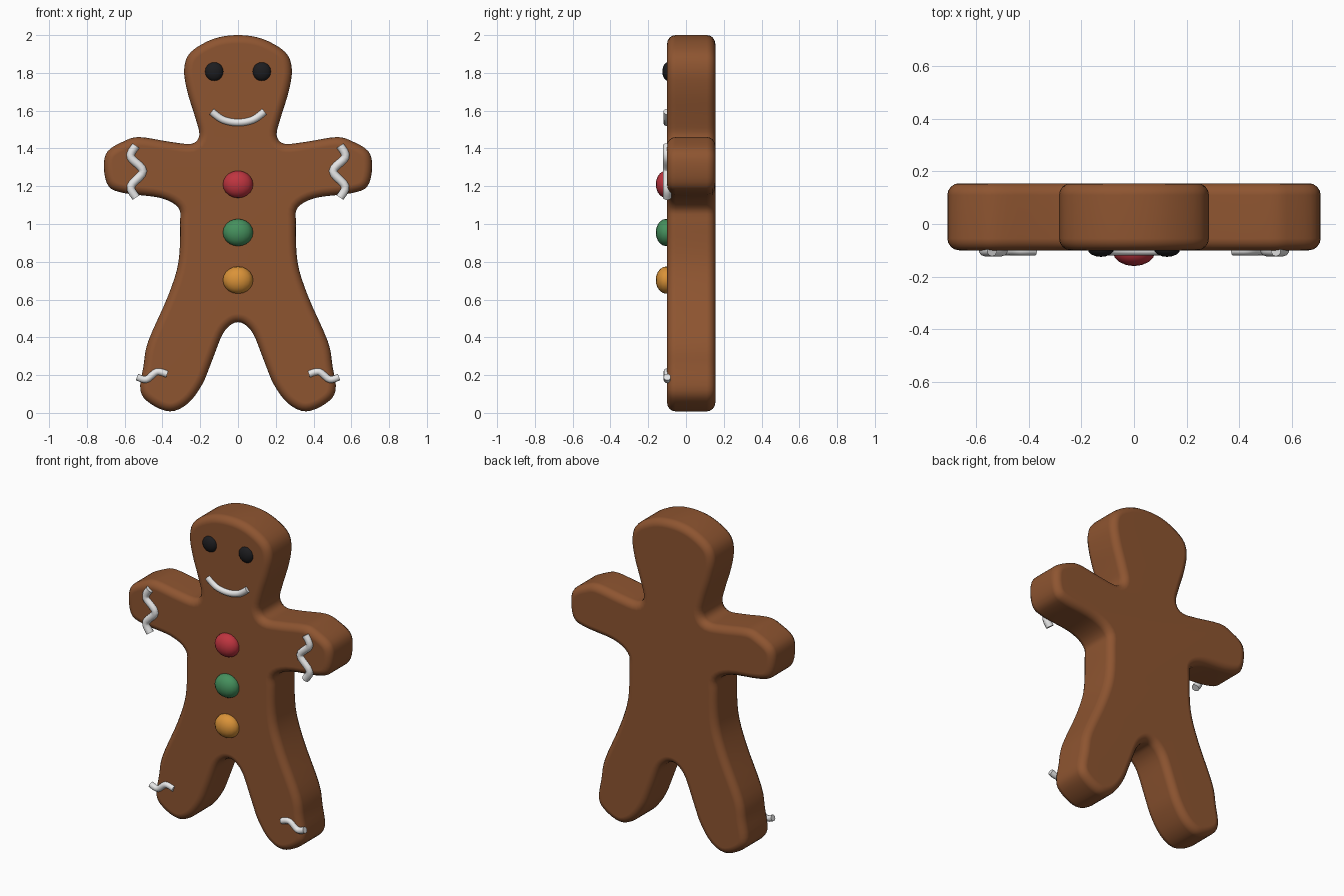
import bpy
import bmesh
from mathutils import Vector

if "Cube" in bpy.data.objects:
    bpy.data.objects.remove(bpy.data.objects["Cube"], do_unlink=True)

FRONT, BACK = -0.10, 0.155


def material(name, rgb, rough=0.6):
    m = bpy.data.materials.new(name)
    m.use_nodes = True
    m.diffuse_color = (*rgb, 1)
    bsdf = m.node_tree.nodes["Principled BSDF"]
    bsdf.inputs["Base Color"].default_value = (*rgb, 1)
    bsdf.inputs["Roughness"].default_value = rough
    return m


brown = material("gingerbread brown", (0.27, 0.09, 0.03), 0.8)
white = material("icing white", (0.8, 0.8, 0.8))
black = material("eye black", (0.012, 0.012, 0.014))
red = material("candy red", (0.52, 0.035, 0.05))
green = material("candy green", (0.06, 0.28, 0.11))
orange = material("candy orange", (0.70, 0.29, 0.04))


def smooth_path(pts, steps, closed=False):
    """Catmull-Rom samples through 2D points."""
    pts = [Vector(p) for p in pts]
    n = len(pts)
    out = []
    for i in range(n if closed else n - 1):
        if closed:
            a, b, c, d = (pts[(i + k) % n] for k in (-1, 0, 1, 2))
        else:
            a, b, c, d = (pts[min(max(i + k, 0), n - 1)] for k in (-1, 0, 1, 2))
        for s in range(steps):
            t = s / steps
            out.append(0.5 * (2 * b + (c - a) * t + (2 * a - 5 * b + 4 * c - d) * t ** 2
                              + (3 * b - a - 3 * c + d) * t ** 3))
    if not closed:
        out.append(pts[-1])
    return out


def add_object(name, bm, mat):
    bmesh.ops.recalc_face_normals(bm, faces=bm.faces[:])
    me = bpy.data.meshes.new(name)
    bm.to_mesh(me)
    bm.free()
    me.materials.append(mat)
    ob = bpy.data.objects.new(name, me)
    bpy.context.collection.objects.link(ob)
    bpy.ops.object.select_all(action="DESELECT")
    ob.select_set(True)
    bpy.context.view_layer.objects.active = ob
    bpy.ops.object.shade_smooth_by_angle(angle=0.8)
    return ob


# Body: mirrored outline, from the crown down to the crotch
half = [(0, 2.0), (0.13, 1.98), (0.25, 1.91), (0.285, 1.82), (0.268, 1.70),
        (0.225, 1.56), (0.205, 1.47), (0.245, 1.425), (0.36, 1.435), (0.52, 1.46),
        (0.60, 1.44), (0.69, 1.385), (0.71, 1.30), (0.685, 1.20), (0.60, 1.163),
        (0.41, 1.138), (0.315, 1.085), (0.307, 1.0), (0.315, 0.80), (0.37, 0.62),
        (0.475, 0.38), (0.50, 0.25), (0.517, 0.12), (0.465, 0.05), (0.36, 0.008),
        (0.265, 0.05), (0.19, 0.15), (0.14, 0.27), (0.085, 0.41), (0.04, 0.465), (0, 0.48)]
outline = half + [(-x, z) for x, z in half[-2:0:-1]]
bm = bmesh.new()
face = bm.faces.new([bm.verts.new((p.x, FRONT, p.y))
                     for p in smooth_path(outline, 4, True)])
ext = bmesh.ops.extrude_face_region(bm, geom=[face], use_keep_orig=True)
moved = [g for g in ext["geom"] if isinstance(g, bmesh.types.BMVert)]
bmesh.ops.translate(bm, verts=moved, vec=(0, BACK - FRONT, 0))
rim = [e for e in bm.edges if abs(e.verts[0].co.y - e.verts[1].co.y) < 1e-4]
bmesh.ops.bevel(bm, geom=rim, offset=0.045, offset_type="OFFSET", segments=4,
                profile=0.5, affect="EDGES", clamp_overlap=False)
body = add_object("body", bm, brown)
body.modifiers.new("flat faces", "WEIGHTED_NORMAL").keep_sharp = True


# Candies: flattened balls pressed into the front
def candy(name, x, z, y, size, mat):
    bm = bmesh.new()
    bmesh.ops.create_uvsphere(bm, u_segments=16, v_segments=10, radius=1)
    bmesh.ops.scale(bm, vec=size, verts=bm.verts)
    bmesh.ops.translate(bm, vec=(x, y, z), verts=bm.verts)
    add_object(name, bm, mat)


for name, z, mat in (("top_button", 1.21, red), ("middle_button", 0.955, green),
                     ("bottom_button", 0.703, orange)):
    candy(name, 0, z, -0.105, (0.08, 0.055, 0.072), mat)
for side, s in (("left", 1), ("right", -1)):
    candy(side + "_eye", s * 0.126, 1.807, -0.095, (0.05, 0.03, 0.05), black)


# Icing: round tubes swept along wavy paths on the front
def icing(name, pts, radius, sides=10):
    path = smooth_path(pts, 5)
    bm = bmesh.new()
    bm_rings = []
    ring = bmesh.ops.create_circle(bm, segments=sides, radius=radius)["verts"]
    base = [v.co.copy() for v in ring]
    bmesh.ops.delete(bm, geom=ring, context="VERTS")
    for i, p in enumerate(path):
        d = (path[min(i + 1, len(path) - 1)] - path[max(i - 1, 0)]).normalized()
        bm_rings.append([bm.verts.new((p.x - d.y * c.x, FRONT + c.y, p.y + d.x * c.x))
                         for c in base])
    for a, b in zip(bm_rings, bm_rings[1:]):
        for k in range(sides):
            j = (k + 1) % sides
            bm.faces.new((a[k], a[j], b[j], b[k]))
    bm.faces.new(bm_rings[0])
    bm.faces.new(bm_rings[-1])
    add_object(name, bm, white)


icing("smile", [(-0.14, 1.595), (-0.08, 1.552), (0, 1.537), (0.08, 1.552), (0.14, 1.595)], 0.02)
cuff = [(0.54, 1.415), (0.568, 1.355), (0.503, 1.28), (0.567, 1.20), (0.54, 1.14)]
anklet = [(0.375, 0.205), (0.43, 0.217), (0.485, 0.177), (0.535, 0.19)]
for side, s in (("left", 1), ("right", -1)):
    icing(side + "_arm_icing", [(s * x, z) for x, z in cuff], 0.023)
    icing(side + "_foot_icing", [(s * x, z) for x, z in anklet], 0.019)
